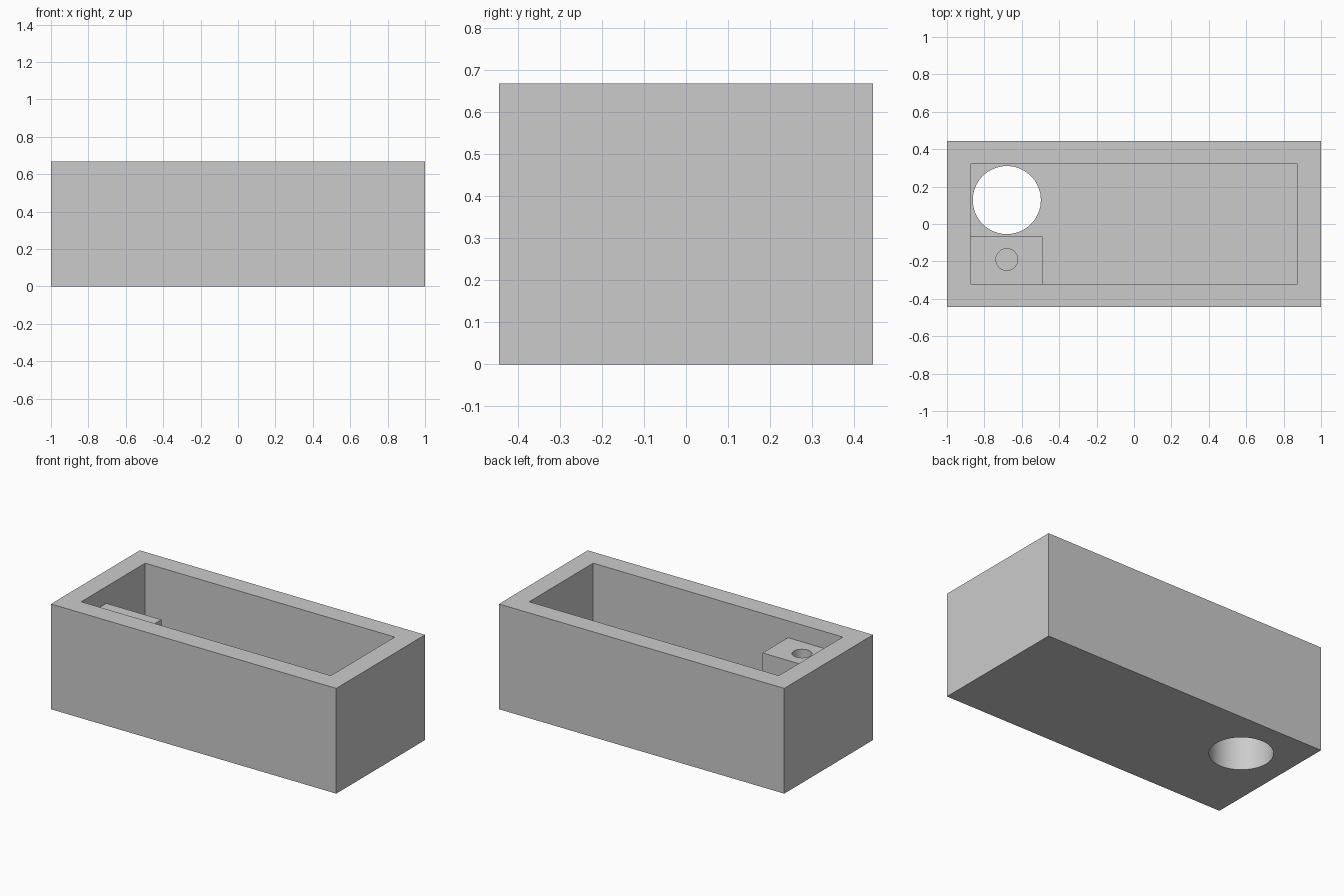
import bpy
from math import radians

if "Cube" in bpy.data.objects:
    bpy.data.objects.remove(bpy.data.objects["Cube"], do_unlink=True)

grey = bpy.data.materials.new("light grey")
grey.use_nodes = True
grey.diffuse_color = (0.6, 0.6, 0.6, 1)
grey.node_tree.nodes["Principled BSDF"].inputs["Base Color"].default_value = (0.6, 0.6, 0.6, 1)

HEIGHT, DEPTH = 0.667, 0.889
FLOOR = 0.25
CAVITY_X, CAVITY_Y = 0.875, 0.32
BLOCK_TOP = 0.56
HOLE_X = -0.68


def box(name, low, high):
    bpy.ops.mesh.primitive_cube_add(size=1, location=[(a + b) / 2 for a, b in zip(low, high)])
    obj = bpy.context.object
    obj.name = name
    obj.scale = [b - a for a, b in zip(low, high)]
    bpy.ops.object.transform_apply(location=True, rotation=False, scale=True)
    obj.data.materials.append(grey)
    return obj


def cylinder(name, radius, x, y, bottom, top):
    bpy.ops.mesh.primitive_cylinder_add(vertices=64, radius=radius, depth=top - bottom,
                                        location=(x, y, (bottom + top) / 2))
    obj = bpy.context.object
    obj.name = name
    obj.data.materials.append(grey)
    return obj


def combine(target, tool, operation):
    mod = target.modifiers.new(tool.name, 'BOOLEAN')
    mod.operation = operation
    mod.solver = 'EXACT'
    mod.object = tool
    bpy.context.view_layer.objects.active = target
    bpy.ops.object.modifier_apply(modifier=mod.name)
    bpy.data.objects.remove(tool, do_unlink=True)


# Open-topped box with a thick floor
tray = box("tray", (-1, -DEPTH / 2, 0), (1, DEPTH / 2, HEIGHT))
combine(tray, box("cavity_cutter", (-CAVITY_X, -CAVITY_Y, FLOOR), (CAVITY_X, CAVITY_Y, 1)), 'DIFFERENCE')

# Corner block, sunk slightly into the walls and floor
block = box("corner_block", (-CAVITY_X - 0.02, -CAVITY_Y - 0.02, FLOOR - 0.02), (-0.49, -0.067, BLOCK_TOP))
combine(tray, block, 'UNION')

# Large hole through the floor and small blind hole in the block
combine(tray, cylinder("floor_hole_cutter", 0.182, HOLE_X, 0.128, -0.1, 0.5), 'DIFFERENCE')
combine(tray, cylinder("block_hole_cutter", 0.058, HOLE_X, -0.19, FLOOR, 0.7), 'DIFFERENCE')

bpy.ops.object.select_all(action='DESELECT')
tray.select_set(True)
bpy.context.view_layer.objects.active = tray
bpy.ops.object.shade_smooth_by_angle(angle=radians(30))
